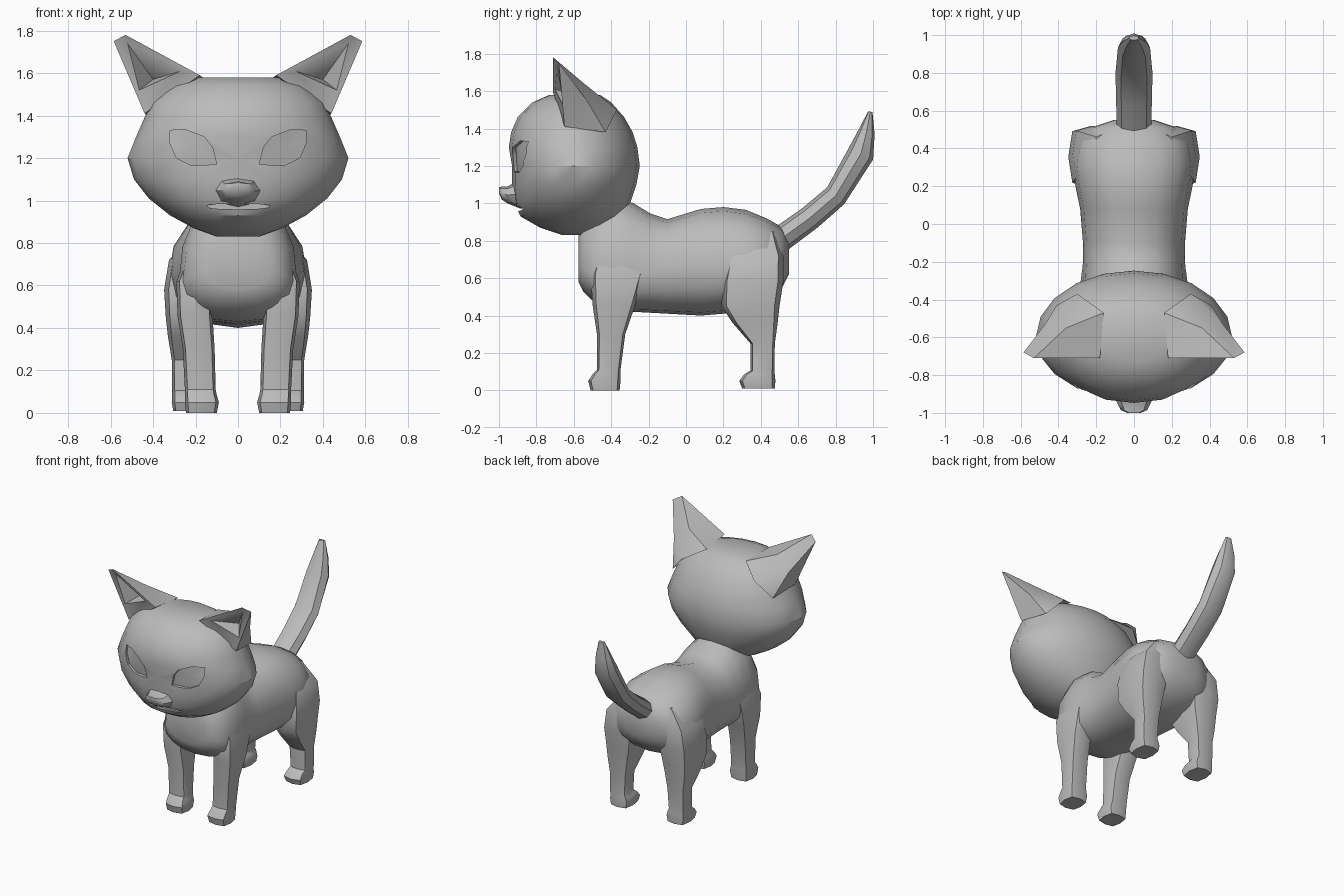
import bpy, bmesh, math
from mathutils import Vector
from mathutils.bvhtree import BVHTree

grey = bpy.data.materials.new("plain_grey")
grey.diffuse_color = (0.5, 0.5, 0.5, 1)


def make(name, verts, faces, mirror=False, smooth=40):
    me = bpy.data.meshes.new(name)
    me.from_pydata([tuple(v) for v in verts], [], faces)
    bm = bmesh.new()
    bm.from_mesh(me)
    bmesh.ops.recalc_face_normals(bm, faces=bm.faces)
    bm.to_mesh(me)
    bm.free()
    me.materials.append(grey)
    ob = bpy.data.objects.new(name, me)
    bpy.context.collection.objects.link(ob)
    if mirror:
        ob.modifiers.new("Mirror", 'MIRROR')
    if smooth:
        shade(ob, smooth)
    return ob


def activate(ob):
    bpy.ops.object.select_all(action='DESELECT')
    ob.select_set(True)
    bpy.context.view_layer.objects.active = ob


def shade(ob, angle):
    activate(ob)
    bpy.ops.object.shade_smooth_by_angle(angle=math.radians(angle))


def ring(c, u, v, n, e=1.0, v_neg=None):
    """Superellipse section; v_neg is the half axis on the negative side."""
    pts = []
    for i in range(n):
        a = 2 * math.pi * i / n
        ca, sa = round(math.cos(a), 9), round(math.sin(a), 9)
        ca = math.copysign(abs(ca) ** e, ca)
        sa = math.copysign(abs(sa) ** e, sa)
        w = v_neg if (v_neg and sa < 0) else v
        pts.append(Vector(c) + Vector(u) * ca + Vector(w) * sa)
    return pts


def loft(name, rings, **kw):
    n = len(rings[0])
    verts = [p for r in rings for p in r]
    faces = [list(range(n)), list(range(len(verts) - n, len(verts)))]
    for k in range(len(rings) - 1):
        for i in range(n):
            j = (i + 1) % n
            faces.append([k * n + i, k * n + j, (k + 1) * n + j, (k + 1) * n + i])
    return make(name, verts, faces, **kw)


# Body: sections along y (y, half width, bottom, widest height, top)
body = [(-0.575, 0.15, 0.58, 0.68, 0.84), (-0.55, 0.21, 0.53, 0.65, 0.90),
        (-0.49, 0.26, 0.47, 0.62, 0.96), (-0.38, 0.28, 0.43, 0.60, 1.03),
        (-0.28, 0.275, 0.42, 0.60, 1.00), (-0.19, 0.27, 0.415, 0.62, 0.945),
        (-0.10, 0.27, 0.41, 0.63, 0.915), (0.08, 0.285, 0.40, 0.65, 0.97),
        (0.20, 0.31, 0.41, 0.65, 0.98), (0.32, 0.325, 0.43, 0.65, 0.965),
        (0.43, 0.30, 0.47, 0.66, 0.92), (0.51, 0.23, 0.54, 0.68, 0.875),
        (0.55, 0.11, 0.62, 0.72, 0.80)]
loft("body", [ring((0, y, zc), (w, 0, 0), (0, 0, z1 - zc), 16, 0.88, (0, 0, z0 - zc) and (0, 0, zc - z0))
              for y, w, z0, zc, z1 in body])

# Head: sections along z (z, half width, front y, back y)
head_rows = [(0.83, 0.10, -0.66, -0.45), (0.87, 0.21, -0.78, -0.38),
             (0.93, 0.32, -0.885, -0.33), (1.01, 0.42, -0.92, -0.295),
             (1.10, 0.49, -0.93, -0.265), (1.20, 0.52, -0.93, -0.247),
             (1.30, 0.48, -0.947, -0.26), (1.38, 0.445, -0.935, -0.285),
             (1.46, 0.41, -0.90, -0.33), (1.54, 0.32, -0.82, -0.40),
             (1.58, 0.20, -0.73, -0.46)]
head = loft("head", [ring((0, -0.6, z), (w, 0, 0), (0, yb + 0.6, 0), 20, 1.0, (0, -0.6 - yf, 0))
                     for z, w, yf, yb in head_rows], smooth=None)

# Eye sockets and mouth slit, cut into the head
bm = bmesh.new()
bm.from_mesh(head.data)
tree = BVHTree.FromBMesh(bm)
bm.free()
eye = [(0.10, 1.17), (0.22, 1.165), (0.29, 1.20), (0.32, 1.27), (0.32, 1.33),
       (0.25, 1.335), (0.16, 1.30), (0.12, 1.25)]


def on_head(x, z, depth):
    hit = tree.ray_cast(Vector((x, -2, z)), Vector((0, 1, 0)))[0]
    return Vector((x, hit.y + depth, z))


def cut(cutter):
    mod = head.modifiers.new("Cut", 'BOOLEAN')
    mod.operation = 'DIFFERENCE'
    mod.solver = 'EXACT'
    mod.object = cutter
    activate(head)
    bpy.ops.object.modifier_apply(modifier=mod.name)
    bpy.data.objects.remove(cutter)


for s in (-1, 1):
    n = len(eye)
    back = [on_head(s * x, z, 0.018) for x, z in eye]
    front = [Vector((s * x, -1.3, z)) for x, z in eye]
    verts = back + front + [on_head(s * 0.215, 1.25, 0.012)]
    faces = [list(range(n, 2 * n))]
    for i in range(n):
        j = (i + 1) % n
        faces += [[i, j, n + j, n + i], [i, j, 2 * n]]
    cut(make("eye_cutter", verts, faces, smooth=None))
cut(loft("mouth_cutter", [ring((0, y, 0.972), (0.17, 0, 0), (0, 0, 0.014), 8)
                          for y in (-1.2, -0.875)], smooth=None))
shade(head, 35)

# Nose
loft("nose", [ring((0, y, z), (w, 0, 0), (0, 0, h), 8, 0.9)
              for y, z, w, h in [(-0.88, 1.05, 0.12, 0.08), (-0.955, 1.045, 0.085, 0.045),
                                 (-0.985, 1.055, 0.07, 0.035), (-1.0, 1.07, 0.035, 0.015)]])

# Ears: outer shell with a hollow facing forward
ear = [(0.53, -0.71, 1.78), (0.585, -0.68, 1.75), (0.44, -0.65, 1.41),  # 0 tip, 1 tip, 2 outer base
       (0.18, -0.71, 1.59), (0.16, -0.47, 1.575), (0.30, -0.37, 1.50),  # 3 inner base, 4-5 back
       (0.41, -0.43, 1.38), (0.47, -0.53, 1.55),                        # 6 outer back, 7 shell bulge
       (0.52, -0.69, 1.74), (0.465, -0.655, 1.52), (0.27, -0.70, 1.61), # 8-10 hollow rim
       (0.40, -0.56, 1.57), (0.36, -0.55, 1.645)]                       # 11 hollow depth, 12 shell top
ear_faces = [(0, 3, 12), (3, 4, 12), (4, 5, 12), (12, 5, 7), (0, 12, 7, 1), (5, 6, 7),
             (1, 7, 2), (7, 6, 2), (0, 1, 8), (1, 2, 9, 8), (2, 3, 10, 9), (3, 0, 8, 10),
             (8, 9, 11), (9, 10, 11), (10, 8, 11), (2, 6, 5, 4, 3)]
make("ears", ear, ear_faces, mirror=True, smooth=30)


# Legs: sections along z (z, x0, x1, y0, y1)
def legs(name, rows):
    loft(name, [ring(((a + b) / 2, (c + d) / 2, z), ((b - a) / 2, 0, 0), (0, (d - c) / 2, 0), 8, 0.55)
                for z, a, b, c, d in rows], mirror=True, smooth=35)


legs("front_legs", [(0.0, 0.10, 0.245, -0.51, -0.355), (0.05, 0.09, 0.25, -0.523, -0.35),
                    (0.085, 0.10, 0.25, -0.50, -0.35), (0.11, 0.105, 0.25, -0.476, -0.35),
                    (0.30, 0.11, 0.26, -0.476, -0.325), (0.46, 0.12, 0.285, -0.50, -0.27),
                    (0.62, 0.12, 0.29, -0.51, -0.22), (0.80, 0.10, 0.22, -0.46, -0.26)])
legs("hind_legs", [(0.01, 0.16, 0.305, 0.30, 0.475), (0.05, 0.15, 0.312, 0.285, 0.478),
                   (0.085, 0.16, 0.31, 0.31, 0.475), (0.105, 0.17, 0.31, 0.345, 0.472),
                   (0.25, 0.16, 0.312, 0.345, 0.475), (0.36, 0.14, 0.33, 0.25, 0.49),
                   (0.45, 0.12, 0.34, 0.19, 0.50), (0.58, 0.10, 0.348, 0.19, 0.52),
                   (0.72, 0.10, 0.325, 0.22, 0.52), (0.85, 0.10, 0.21, 0.26, 0.48)])

# Tail: sections along a rising curve (y, z, tilt in degrees, thickness, half width)
tail = [(0.48, 0.79, 40, 0.07, 0.09), (0.66, 0.92, 38, 0.066, 0.095), (0.80, 1.04, 45, 0.064, 0.098),
        (0.935, 1.265, 65, 0.072, 0.085), (0.965, 1.38, 75, 0.045, 0.06), (0.985, 1.49, 85, 0.012, 0.025)]
loft("tail", [ring((0, y, z), (w, 0, 0),
                   (0, -t * math.sin(math.radians(a)), t * math.cos(math.radians(a))), 8)
              for y, z, a, t, w in tail])
